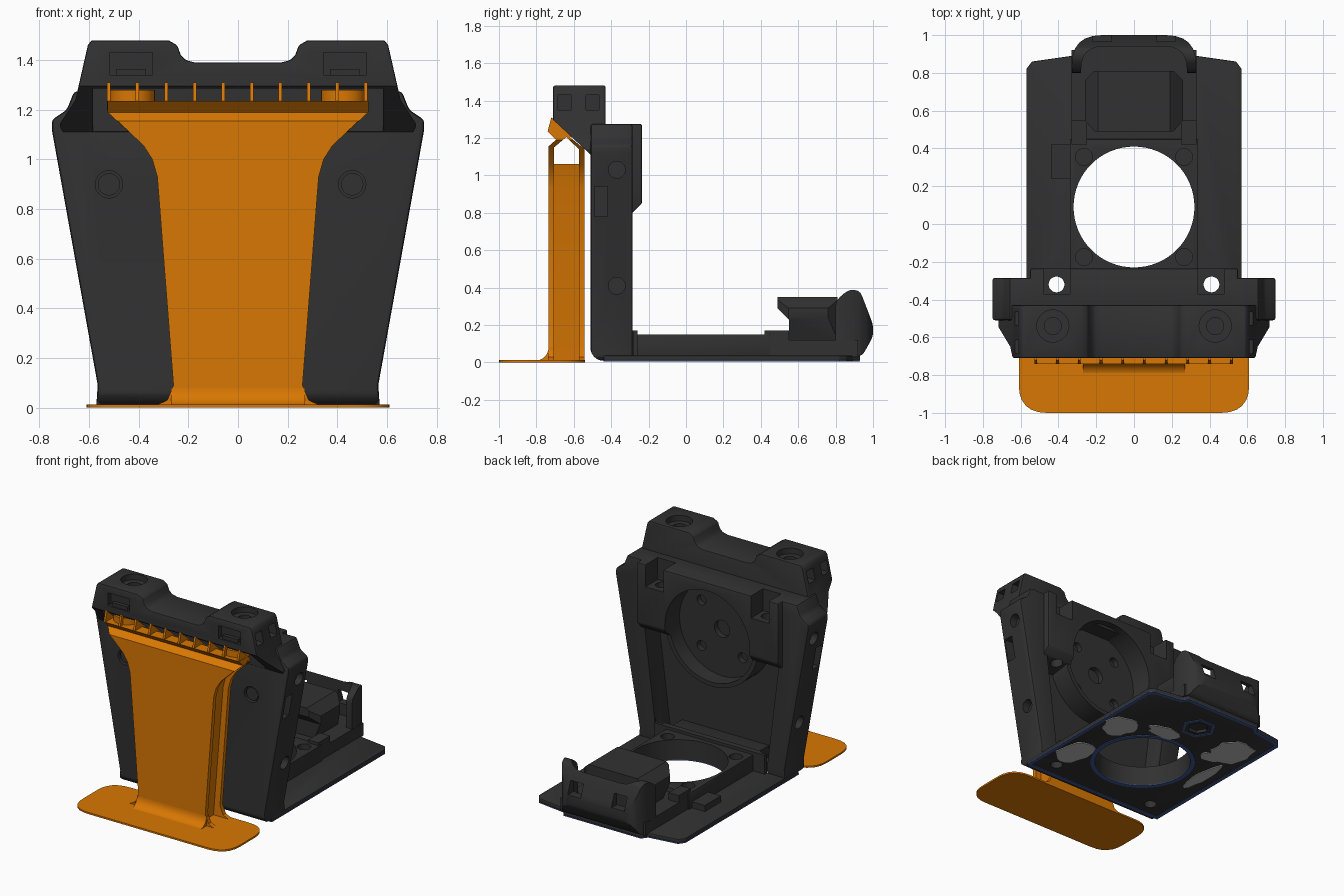
import bpy, bmesh, math, random

if "Cube" in bpy.data.objects:
    bpy.data.objects.remove(bpy.data.objects["Cube"])
random.seed(4)


def material(name, rgb):
    m = bpy.data.materials.new(name)
    m.use_nodes = True
    m.diffuse_color = (*rgb, 1)
    m.node_tree.nodes["Principled BSDF"].inputs["Base Color"].default_value = (*rgb, 1)
    return m


DARK = material("charcoal plastic", (0.031, 0.031, 0.031))
ORANGE = material("orange plastic", (0.69, 0.185, 0.001))
GREY = material("light grey", (0.5, 0.5, 0.5))
BLUE = material("navy trim", (0.05, 0.1, 0.3))
PLACE = {"x": lambda a, b, t: (t, a, b), "y": lambda a, b, t: (a, t, b), "z": lambda a, b, t: (a, b, t)}
parts = []


def activate(ob):
    bpy.ops.object.select_all(action="DESELECT")
    ob.select_set(True)
    bpy.context.view_layer.objects.active = ob


def prism(name, axis, pts, lo, hi, mat=DARK, bevel=0.0):
    """Extrude a 2D outline along an axis."""
    bm = bmesh.new()
    ends = [[bm.verts.new(PLACE[axis](a, b, t)) for a, b in pts] for t in (lo, hi)]
    n = len(pts)
    for ring in ends:
        bm.faces.new(ring)
    for i in range(n):
        j = (i + 1) % n
        bm.faces.new((ends[0][i], ends[0][j], ends[1][j], ends[1][i]))
    bmesh.ops.recalc_face_normals(bm, faces=bm.faces)
    me = bpy.data.meshes.new(name)
    bm.to_mesh(me)
    bm.free()
    me.materials.append(mat)
    ob = bpy.data.objects.new(name, me)
    bpy.context.collection.objects.link(ob)
    parts.append(ob)
    if bevel:
        mod = ob.modifiers.new("bevel", "BEVEL")
        mod.width, mod.segments, mod.limit_method = bevel, 2, "ANGLE"
        activate(ob)
        bpy.ops.object.modifier_apply(modifier="bevel")
    return ob


def rect(a0, a1, b0, b1):
    return [(a0, b0), (a1, b0), (a1, b1), (a0, b1)]


def circle(a, b, r, n=32):
    return [(a + r * math.cos(math.tau * i / n), b + r * math.sin(math.tau * i / n)) for i in range(n)]


def mirrored(half):
    return half + [(-a, b) for a, b in reversed(half)]


def rounded(pts, r, steps=6):
    """Replace each corner with a small curve."""
    out = []
    for i, (x, y) in enumerate(pts):
        ends = []
        for px, py in (pts[i - 1], pts[(i + 1) % len(pts)]):
            d = math.hypot(px - x, py - y)
            k = min(r / d, 0.49)
            ends.append((x + (px - x) * k, y + (py - y) * k))
        for s in range(steps + 1):
            t = s / steps
            w = ((1 - t) ** 2, 2 * t * (1 - t), t * t)
            out.append(tuple(w[0] * ends[0][c] + w[1] * (x, y)[c] + w[2] * ends[1][c] for c in (0, 1)))
    return out


def cut(ob, axis, pts, lo, hi, op="DIFFERENCE"):
    tool = prism("cutter", axis, pts, lo, hi, ob.data.materials[0])
    parts.remove(tool)
    mod = ob.modifiers.new("cut", "BOOLEAN")
    mod.operation, mod.object, mod.solver = op, tool, "EXACT"
    activate(ob)
    bpy.ops.object.modifier_apply(modifier="cut")
    bpy.data.objects.remove(tool)


def arc(a, b, r, start, end, n=8):
    angles = [math.radians(start + (end - start) * i / n) for i in range(n + 1)]
    return [(a + r * math.cos(t), b + r * math.sin(t)) for t in angles]


# Upright frame: tapered panel with a channel in the back
upright = prism("upright_frame", "y", mirrored([(0.55, 0.01), (0.57, 0.03), (0.565, 0.09), (0.75, 1.12),
                (0.75, 1.16), (0.69, 1.2), (0.66, 1.275)]), -0.51, -0.285, bevel=0.015)
cut(upright, "y", mirrored([(0.43, 0.07), (0.52, 0.8), (0.52, 1.2)]), -0.44, -0.2)
cut(upright, "x", [(-0.6, -0.1), (-0.6, 0.079)] + arc(-0.441, 0.079, 0.07, 180, 270) + [(-0.441, -0.1)], -1, 1)
for s in (-1, 1):
    for z in (0.41, 1.03):
        edge = 0.565 + (z - 0.09) * 0.18
        cut(upright, "x", circle(-0.37, z, 0.045), *sorted((s * (edge - 0.05), s)))
    cut(upright, "x", rect(-0.49, -0.42, 0.78, 0.94), *sorted((s * 0.62, s)))
for x in (-0.52, 0.46):
    cut(upright, "y", circle(x, 0.9, 0.055), -0.6, -0.475)
    prism("front_screw", "y", circle(x, 0.9, 0.045), -0.5, -0.47)

# Mount boss with a round recessed socket
boss = prism("mount_boss", "x", [(-0.46, 0.78), (-0.285, 0.8), (-0.235, 0.85), (-0.235, 1.275), (-0.46, 1.275)],
             -0.55, 0.55, bevel=0.01)
ring = prism("socket_ring", "y", circle(0, 0.89, 0.36, 64), -0.46, -0.285)
for ob in (boss, ring):
    cut(ob, "y", circle(0, 0.89, 0.33, 64), -0.4, 0)
for x, z, r in [(0, 0, 0.06)] + [(i * 0.16, j * 0.16, 0.035) for i in (-1, 1) for j in (-1, 1)]:
    for ob in (boss, ring):
        cut(ob, "y", circle(x, 0.89 + z, r, 20), -0.455, 0)

# Head: twin raised blocks, sloped underside hollowed above the tray
head = prism("head_block", "y", mirrored([(0.7, 1.1), (0.72, 1.14), (0.655, 1.24), (0.605, 1.46), (0.59, 1.48),
             (0.28, 1.48), (0.245, 1.46), (0.23, 1.42), (0.21, 1.4), (0.17, 1.39)]), -0.71, -0.43, bevel=0.008)
cut(head, "x", [(-0.8, 1.38), (-0.49, 1.092), (-0.49, 1.0), (-0.8, 1.0)], -1, 1)
cut(head, "y", rect(-0.585, 0.585, 1.0, 1.285), -0.8, -0.512)
for s in (-1, 1):
    cut(head, "z", circle(s * 0.43, -0.54, 0.085), 1.44, 2)
    cut(head, "z", circle(s * 0.43, -0.54, 0.045), 1.33, 2)
    cut(head, "y", rect(s * 0.43 - 0.085, s * 0.43 + 0.085, 1.34, 1.43), -0.8, -0.675)
    prism("window_latch", "y", rect(s * 0.43 - 0.06, s * 0.43 + 0.06, 1.34, 1.365), -0.7, -0.67)
    for y in (-0.65, -0.5):
        cut(head, "x", rect(y - 0.035, y + 0.035, 1.35, 1.43), *sorted((s * 0.56, s)))

# Base: thin wide flange, raised deck and a big round opening
outline = mirrored([(0.57, -0.44), (0.57, 0.82), (0.54, 0.86), (0.33, 0.89), (0.3, 0.93)])
base = prism("base_flange", "z", outline, 0.01, 0.037, bevel=0.005)
deck = prism("raised_deck", "z", rect(-0.34, 0.34, -0.44, 0.45), 0.03, 0.15, bevel=0.006)
rear_deck = prism("rear_deck", "z", rect(-0.33, 0.33, 0.4, 0.92), 0.03, 0.12)
threshold = prism("deck_lip", "z", rect(-0.43, 0.43, -0.3, -0.26), 0.03, 0.17)
prism("side_tab", "z", rect(-0.44, -0.32, 0.24, 0.42), 0.03, 0.08)
for ob in (base, deck, rear_deck):
    cut(ob, "z", circle(0, 0.09, 0.32, 64), -1, 1)
for s in (-1, 1):
    for y in (-0.175, 0.355):
        cut(deck, "z", circle(s * 0.265, y, 0.045, 20), 0.1, 1)
    for ob in (boss, upright):
        cut(ob, "z", rect(s * 0.41 - 0.07, s * 0.41 + 0.07, -0.37, -0.2), 1.12, 2)
    for ob in (base, boss, upright, threshold):
        cut(ob, "z", circle(s * 0.41, -0.32, 0.042, 20), -1, 2)
    prism("deck_rail", "z", rect(*sorted((s * 0.25, s * 0.33)), 0.42, 0.55), 0.1, 0.17)
cut(base, "z", circle(0, 0.67, 0.07, 6), 0, 0.03)

# Connector block on the rear deck, with clipped corners
block = prism("connector_block", "y", mirrored([(0.2, 0.1), (0.26, 0.24), (0.26, 0.29), (0.19, 0.35)]), 0.49, 0.81)
cut(block, "x", [(0.4, 0.29), (0.49, 0.29), (0.55, 0.23), (0.55, 0), (0.4, 0)], -1, 1)
cut(block, "z", mirrored([(0.2, 0.48), (0.27, 0.56), (0.27, 0.75), (0.2, 0.82)]), 0, 1, "INTERSECT")

# Rear bumper: curved shell with two windows
bumper = prism("rear_bumper", "z", rounded(rect(-0.33, 0.33, 0.67, 1.0), 0.16), 0.03, 0.39)
cut(bumper, "z", rounded(rect(-0.28, 0.28, 0.5, 0.94), 0.12), 0.12, 1)
cut(bumper, "x", rounded([(0.8, 0.04), (0.8, 0.33), (0.87, 0.39), (0.93, 0.385), (1.001, 0.2), (1.001, 0.14),
    (0.94, 0.03)], 0.03, 3), -1, 1, "INTERSECT")
for s in (-1, 1):
    cut(bumper, "y", rect(s * 0.17 - 0.05, s * 0.17 + 0.05, 0.2, 0.29), 0.7, 1.2)

# Underside trim and worn patches
for name, pts, inner in (("base_trim", outline, [(a * 0.96, 0.2 + (b - 0.2) * 0.965) for a, b in outline]),
                         ("opening_trim", circle(0, 0.09, 0.35, 64), circle(0, 0.09, 0.32, 64)),
                         ("socket_trim", circle(0, 0.67, 0.12, 6), circle(0, 0.67, 0.1, 6))):
    trim = prism(name, "z", pts, 0.005, 0.0105, BLUE)
    cut(trim, "z", inner, -1, 1)
for x, y, rx, ry in ((0.43, -0.11, 0.11, 0.18), (0.42, 0.35, 0.12, 0.14), (0.14, 0.48, 0.13, 0.07),
                     (-0.38, 0.56, 0.15, 0.17), (-0.44, 0.2, 0.05, 0.2), (-0.31, 0.42, 0.09, 0.05)):
    blob = [(x + a * rx * k, y + b * ry * k) for a, b in circle(0, 0, 1, 16) for k in [random.uniform(0.8, 1.05)]]
    prism("underside_patch", "z", blob, 0.004, 0.0105, GREY)

# Orange stand: foot, two flared plates, a web and fillet
prism("foot_plate", "z", rounded(rect(-0.61, 0.61, -1.0, -0.54), 0.15), 0, 0.012, ORANGE)
flare = [(0.34, 0.005), (0.285, 0.03), (0.26, 0.09), (0.325, 0.93), (0.345, 1.0), (0.38, 1.055), (0.485, 1.155)]
prism("front_plate", "y", mirrored(flare), -0.735, -0.705, ORANGE)
prism("rear_plate", "y", mirrored(flare), -0.572, -0.542, ORANGE)
prism("stand_web", "y", mirrored([(0.21, 0.01), (0.285, 0.93), (0.32, 1.06)]), -0.71, -0.565, ORANGE)
prism("foot_fillet", "x", arc(-0.805, 0.08, 0.07, -90, 0) + [(-0.71, 0.08), (-0.71, 0.01)], -0.27, 0.27, ORANGE)

# Orange tray under the head with dividing ribs
tray = prism("tray", "x", [(-0.735, 1.155), (-0.695, 1.19), (-0.74, 1.235), (-0.66, 1.235), (-0.542, 1.14),
                           (-0.542, 1.11), (-0.64, 1.205), (-0.705, 1.15)], -0.53, 0.53, ORANGE)
cut(tray, "y", mirrored([(0.38, 1.055), (0.525, 1.19), (0.525, 1.3)]), -1, 0, "INTERSECT")
for i in range(10):
    x = -0.52 + i * 0.115
    prism("tray_rib", "x", [(-0.74, 1.235), (-0.72, 1.31), (-0.6, 1.2)], x - 0.007, x + 0.007, ORANGE)
for s in (-1, 1):
    prism("tray_post", "z", circle(s * 0.425, -0.62, 0.09), 1.225, 1.28, ORANGE)

# Smooth curved surfaces while keeping crisp edges
bpy.ops.object.select_all(action="DESELECT")
for ob in parts:
    ob.select_set(True)
bpy.context.view_layer.objects.active = upright
bpy.ops.object.shade_smooth_by_angle(angle=math.radians(30))
